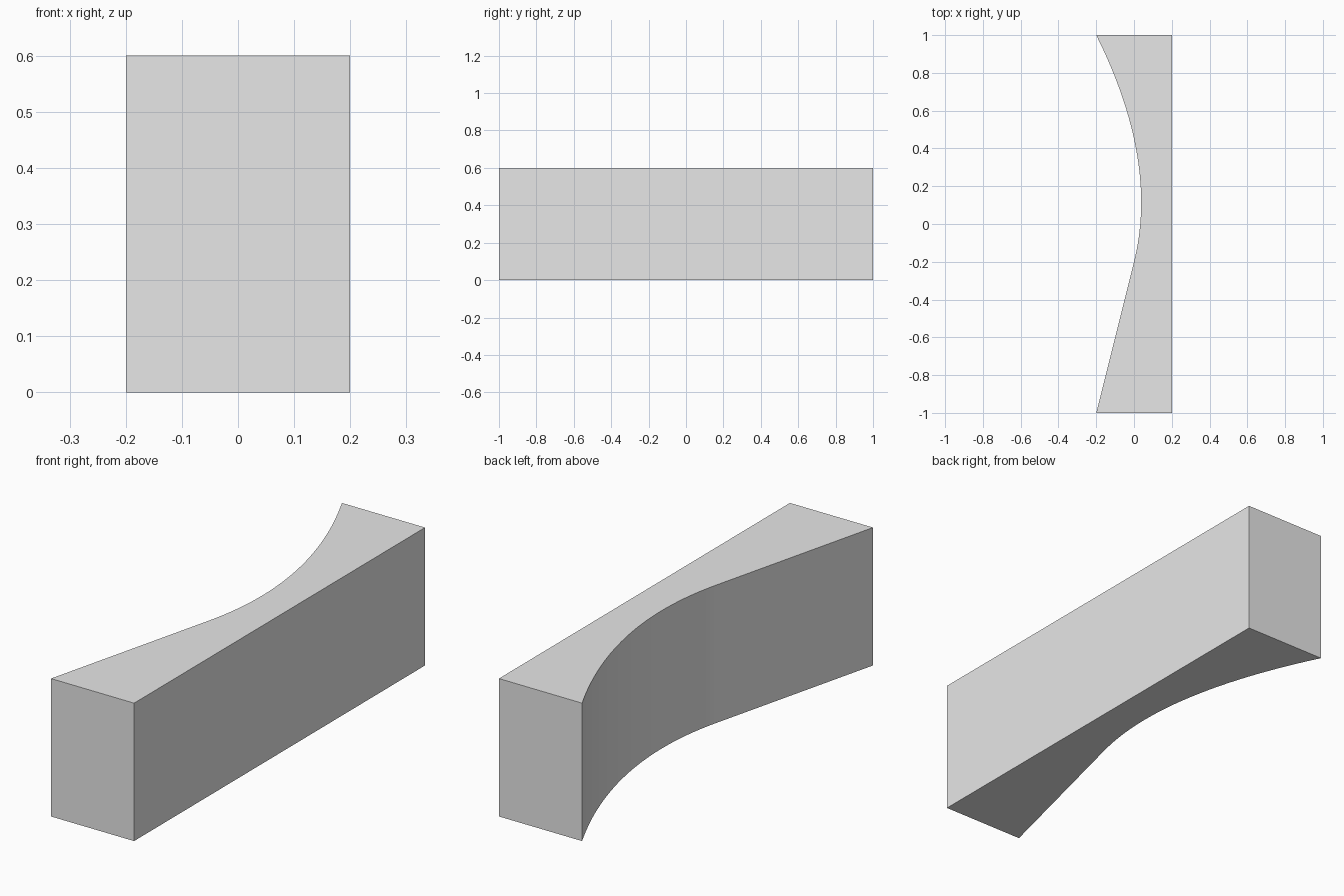
import bpy
import bmesh
from mathutils import Vector

cube = bpy.data.objects.get("Cube")
if cube:
    bpy.data.objects.remove(cube, do_unlink=True)

HEIGHT = 0.6
SEGMENTS = 32

# Plain grey material
grey = bpy.data.materials.new("light_grey")
grey.use_nodes = True
grey.diffuse_color = (0.8, 0.8, 0.8, 1)
grey.node_tree.nodes["Principled BSDF"].inputs["Base Color"].default_value = (0.8, 0.8, 0.8, 1)


def curve_point(a, b, c, t):
    """Point on a quadratic curve from a to c, pulled towards b."""
    return a.lerp(b, t).lerp(b.lerp(c, t), t)


# Plan outline: straight back, square ends, one side tapering into a hollow curve
start, pull, end = Vector((0, -0.2)), Vector((0.133, 0.332)), Vector((-0.2, 1))
hollow = [curve_point(start, pull, end, i / SEGMENTS) for i in range(SEGMENTS + 1)]
outline = [Vector((0.2, 1)), Vector((0.2, -1)), Vector((-0.2, -1))] + hollow

# Block: extrude the outline upwards
bm = bmesh.new()
base = bm.faces.new([bm.verts.new((p.x, p.y, 0)) for p in outline])
result = bmesh.ops.extrude_face_region(bm, geom=[base], use_keep_orig=True)
top_verts = [g for g in result["geom"] if isinstance(g, bmesh.types.BMVert)]
bmesh.ops.translate(bm, verts=top_verts, vec=(0, 0, HEIGHT))
bmesh.ops.recalc_face_normals(bm, faces=bm.faces)

mesh = bpy.data.meshes.new("curved_block")
bm.to_mesh(mesh)
bm.free()
mesh.materials.append(grey)
block = bpy.data.objects.new("curved_block", mesh)
bpy.context.collection.objects.link(block)

# Smooth the hollow, keep the corners sharp
bpy.ops.object.select_all(action="DESELECT")
block.select_set(True)
bpy.context.view_layer.objects.active = block
bpy.ops.object.shade_smooth_by_angle(angle=0.5)
